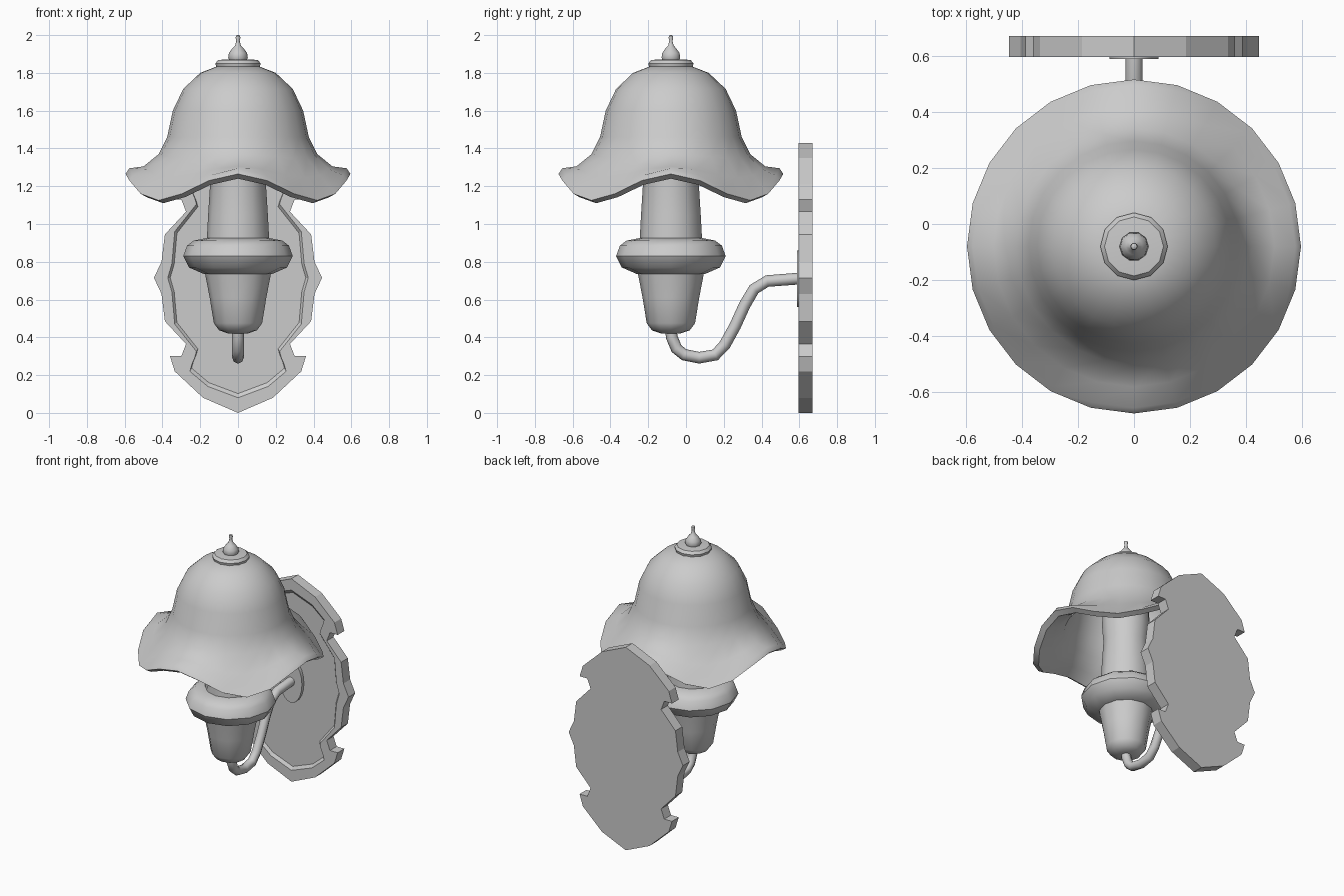
import bpy, math
from mathutils import Vector

if "Cube" in bpy.data.objects:
    bpy.data.objects.remove(bpy.data.objects["Cube"])

AXIS_Y = -0.08  # lamp axis


def make(name, verts, faces, angle=None):
    me = bpy.data.meshes.new(name)
    me.from_pydata(verts, [], faces)
    me.update()
    ob = bpy.data.objects.new(name, me)
    bpy.context.collection.objects.link(ob)
    if angle:
        bpy.ops.object.select_all(action='DESELECT')
        ob.select_set(True)
        bpy.context.view_layer.objects.active = ob
        bpy.ops.object.shade_smooth_by_angle(angle=math.radians(angle))
    return ob


def skin(rings, n):
    # quads between successive rings, capped at both ends
    faces = [(k * n + i, k * n + (i + 1) % n, (k + 1) * n + (i + 1) % n, (k + 1) * n + i)
             for k in range(rings - 1) for i in range(n)]
    faces.append(tuple(reversed(range(n))))
    faces.append(tuple(range((rings - 1) * n, rings * n)))
    return faces


def lathe(name, profile, n=12, angle=40):
    # profile from bottom to top: (radius, z, four-lobed wave height)
    verts = []
    for r, z, *w in profile:
        for i in range(n):
            a = 2 * math.pi * i / n
            verts.append((r * math.cos(a), AXIS_Y + r * math.sin(a),
                          z + (w[0] if w else 0) * math.cos(4 * a)))
    return make(name, verts, skin(len(profile), n), angle)


# Bell shade with wavy rim: inside surface, lip, outside surface
lathe("shade", [
    (0.06, 1.79), (0.18, 1.765), (0.265, 1.685), (0.318, 1.585), (0.347, 1.45),
    (0.395, 1.335, 0.01), (0.48, 1.24, 0.035), (0.56, 1.175, 0.065),
    (0.595, 1.195, 0.07), (0.575, 1.22, 0.075), (0.50, 1.275, 0.03),
    (0.42, 1.36, 0.01), (0.375, 1.46), (0.345, 1.60), (0.29, 1.715),
    (0.20, 1.80), (0.11, 1.835)], n=24)

# Cap ring and finial
lathe("cap_ring", [(0.09, 1.82), (0.115, 1.83), (0.12, 1.85), (0.105, 1.868), (0.06, 1.872)])
lathe("finial", [(0.045, 1.865), (0.052, 1.88), (0.048, 1.905), (0.03, 1.93), (0.015, 1.945),
                 (0.009, 1.97), (0.013, 1.985), (0.011, 1.996), (0.005, 2.0)], n=10)

# Chimney, collar and cup
lathe("chimney", [(0.166, 0.90), (0.158, 1.05), (0.146, 1.24), (0.155, 1.36),
                  (0.15, 1.48), (0.11, 1.58), (0.04, 1.62)])
lathe("collar", [(0.14, 0.73), (0.18, 0.735), (0.26, 0.77), (0.29, 0.83),
                 (0.27, 0.885), (0.235, 0.912), (0.17, 0.925)], angle=45)
lathe("cup", [(0.05, 0.42), (0.10, 0.437), (0.128, 0.475), (0.15, 0.61), (0.175, 0.74)])

# Curved arm: tube swept along a path in the y-z plane
path = [Vector((0, y, z)) for y, z in [
    (-0.08, 0.44), (-0.075, 0.40), (-0.05, 0.34), (-0.01, 0.308), (0.07, 0.292),
    (0.155, 0.307), (0.205, 0.36), (0.26, 0.46), (0.31, 0.57), (0.36, 0.655),
    (0.43, 0.698), (0.61, 0.712)]]
verts, n = [], 8
for k, p in enumerate(path):
    t = (path[min(k + 1, len(path) - 1)] - path[max(k - 1, 0)]).normalized()
    side = Vector((1, 0, 0))
    up = t.cross(side)
    for i in range(n):
        a = 2 * math.pi * i / n
        verts.append(p + 0.031 * (math.cos(a) * side + math.sin(a) * up))
make("arm", verts, skin(len(path), n), 50)

# Oval rosette where the arm meets the plate
verts = []
for y in (0.625, 0.587):
    for i in range(20):
        a = 2 * math.pi * i / 20
        verts.append((0.087 * math.cos(a), y, 0.71 + 0.15 * math.sin(a)))
make("rosette", verts, skin(2, 20), 40)

# Wall plate: quarter outlines mirrored in x and z
MID = 0.715
outer = [(0, 0.0), (0.185, 0.08), (0.335, 0.22), (0.36, 0.30), (0.30, 0.30),
         (0.275, 0.365), (0.387, 0.485), (0.405, 0.63), (0.445, MID)]
inner = [(0, 0.08), (0.16, 0.14), (0.255, 0.22), (0.245, 0.255), (0.23, 0.29),
         (0.22, 0.325), (0.335, 0.47), (0.35, 0.64), (0.372, MID)]


def full_loop(q, y, s=1.0):
    half = q + [(x, 2 * MID - z) for x, z in reversed(q[:-1])]
    loop = half + [(-x, z) for x, z in reversed(half[1:-1])]
    return [(x * s, y, MID + (z - MID) * s) for x, z in loop]


rings = [full_loop(outer, 0.67), full_loop(outer, 0.595),
         full_loop(inner, 0.595), full_loop(inner, 0.61, 0.965)]
make("wall_plate", [v for r in rings for v in r], skin(4, len(rings[0])))

# Consistent outward normals
for ob in bpy.data.objects:
    bpy.ops.object.select_all(action='DESELECT')
    ob.select_set(True)
    bpy.context.view_layer.objects.active = ob
    bpy.ops.object.mode_set(mode='EDIT')
    bpy.ops.mesh.select_all(action='SELECT')
    bpy.ops.mesh.normals_make_consistent(inside=False)
    bpy.ops.object.mode_set(mode='OBJECT')
